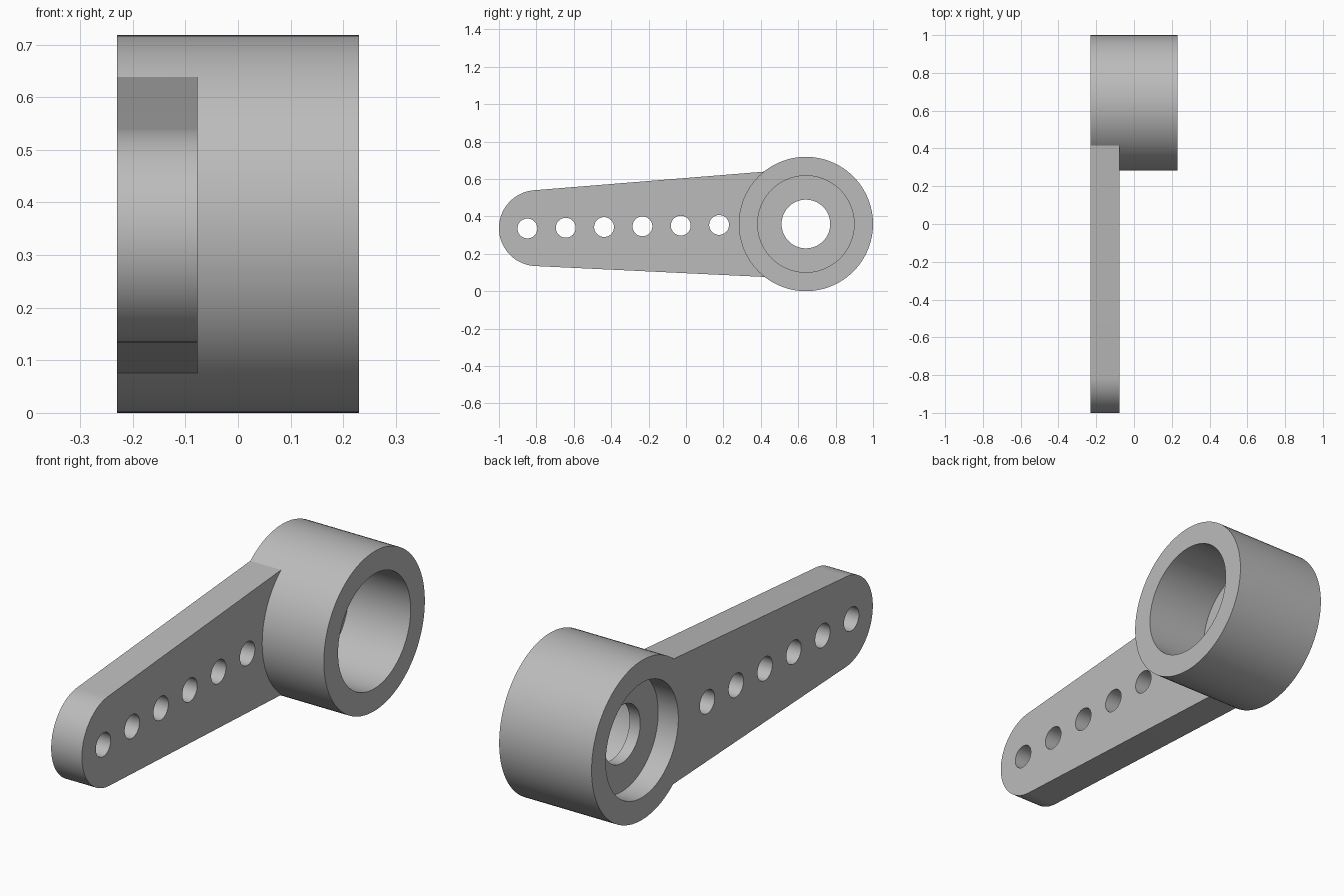
import bpy, bmesh, math
from mathutils import Vector

cube = bpy.data.objects.get("Cube")
if cube:
    bpy.data.objects.remove(cube, do_unlink=True)

grey = bpy.data.materials.new("plain grey")
grey.use_nodes = True
COLOUR = (0.5, 0.5, 0.5, 1)
grey.diffuse_color = COLOUR
grey.node_tree.nodes["Principled BSDF"].inputs["Base Color"].default_value = COLOUR

HUB_Y, HUB_Z, HUB_R = 0.641, 0.359, 0.359
BACK, ARM_FRONT, FRONT = -0.23, -0.077, 0.23


def make_object(name, bm):
    bmesh.ops.recalc_face_normals(bm, faces=bm.faces)
    mesh = bpy.data.meshes.new(name)
    bm.to_mesh(mesh)
    bm.free()
    mesh.materials.append(grey)
    obj = bpy.data.objects.new(name, mesh)
    bpy.context.collection.objects.link(obj)
    return obj


def prism(name, outline, x0, x1):
    """Extrude a (y, z) outline along x."""
    bm = bmesh.new()
    face = bm.faces.new([bm.verts.new((x0, y, z)) for y, z in outline])
    out = bmesh.ops.extrude_face_region(bm, geom=[face])
    verts = [v for v in out["geom"] if isinstance(v, bmesh.types.BMVert)]
    bmesh.ops.translate(bm, verts=verts, vec=Vector((x1 - x0, 0, 0)))
    return make_object(name, bm)


def arc(y, z, r, start, end, steps):
    angles = [math.radians(start + (end - start) * i / steps) for i in range(steps + 1)]
    return [(y + r * math.cos(a), z + r * math.sin(a)) for a in angles]


def lathe(name, profile, y, z, steps=96):
    """Revolve a closed (x, radius) profile about an axis along x."""
    bm = bmesh.new()
    rings = []
    for i in range(steps):
        a = 2 * math.pi * i / steps
        rings.append([bm.verts.new((x, y + r * math.cos(a), z + r * math.sin(a)))
                      for x, r in profile])
    n = len(profile)
    for i in range(steps):
        a, b = rings[i], rings[(i + 1) % steps]
        for j in range(n):
            k = (j + 1) % n
            bm.faces.new((a[j], a[k], b[k], b[j]))
    return make_object(name, bm)


def boolean(target, other, operation):
    mod = target.modifiers.new(operation.lower(), "BOOLEAN")
    mod.operation, mod.solver, mod.object = operation, "EXACT", other
    bpy.context.view_layer.objects.active = target
    bpy.ops.object.modifier_apply(modifier=mod.name)
    bpy.data.objects.remove(other, do_unlink=True)


# Hub: stepped bore with a thin web pierced by the shaft hole
BORE, SHAFT = 0.258, 0.13
WEB_BACK, WEB_FRONT = -0.13, ARM_FRONT
body = lathe("hub_and_arm", [
    (BACK, HUB_R), (FRONT, HUB_R), (FRONT, BORE), (WEB_FRONT, BORE),
    (WEB_FRONT, SHAFT), (WEB_BACK, SHAFT), (WEB_BACK, BORE), (BACK, BORE)],
    HUB_Y, HUB_Z)

# Arm: tapered plate with a rounded tip, ending inside the hub wall
outline = arc(-0.797, 0.337, 0.203, 94.5, 267.5, 48)
outline += [(0.42, 0.076)]
outline += arc(HUB_Y, HUB_Z, 0.31, 235, 125, 32)
outline += [(0.42, 0.639)]
arm = prism("arm", outline, BACK, ARM_FRONT)

# Row of linkage holes
for i in range(6):
    hole = prism("hole_cutter", arc(-0.848 + 0.205 * i, 0.335 + 0.0038 * i, 0.053, 0, 352.5, 47),
                 BACK - 0.1, ARM_FRONT + 0.1)
    boolean(arm, hole, "DIFFERENCE")

boolean(body, arm, "UNION")
body.select_set(True)
bpy.context.view_layer.objects.active = body
bpy.ops.object.shade_smooth_by_angle(angle=math.radians(30))
